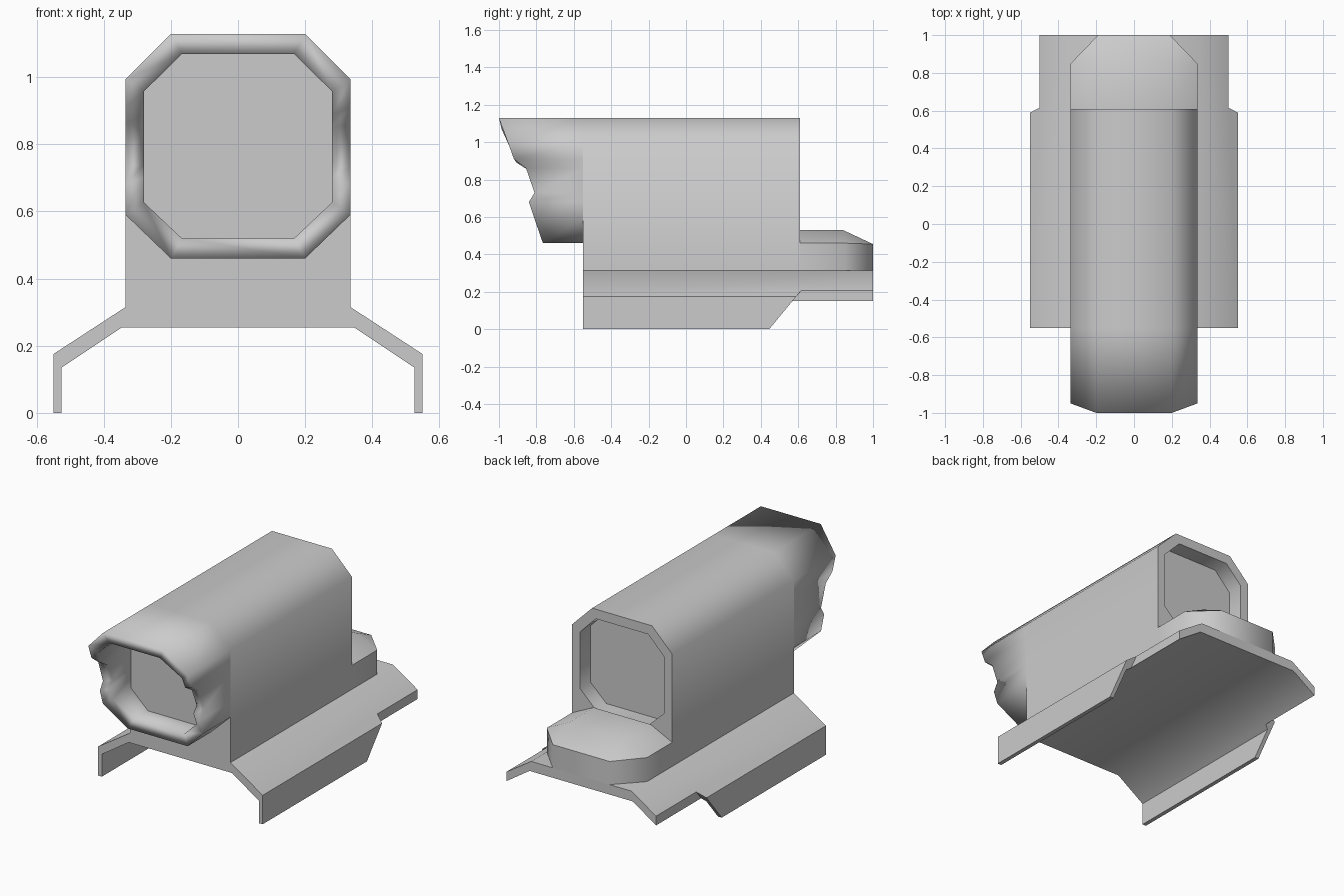
import bpy, bmesh, math

if "Cube" in bpy.data.objects:
    bpy.data.objects.remove(bpy.data.objects["Cube"])


def finish(name, bm, angle=None):
    bmesh.ops.recalc_face_normals(bm, faces=bm.faces)
    me = bpy.data.meshes.new(name)
    bm.to_mesh(me)
    bm.free()
    ob = bpy.data.objects.new(name, me)
    bpy.context.collection.objects.link(ob)
    if angle:
        shade(ob, angle)
    return ob


def shade(ob, angle):
    bpy.ops.object.select_all(action='DESELECT')
    ob.select_set(True)
    bpy.context.view_layer.objects.active = ob
    bpy.ops.object.shade_smooth_by_angle(angle=math.radians(angle))


def mirrored(half):
    """Close a right-hand half outline with its mirror image."""
    return half + [(-x, *rest) for x, *rest in reversed(half)]


def prism(name, pts, place, a, b):
    """Extrude a 2D outline between a and b; place maps (u, v, depth) to xyz."""
    bm = bmesh.new()
    ends = [[bm.verts.new(place(u, v, d)) for u, v in pts] for d in (a, b)]
    for ring in ends:
        bm.faces.new(ring)
    for i in range(len(pts)):
        j = (i + 1) % len(pts)
        bm.faces.new((ends[0][i], ends[0][j], ends[1][j], ends[1][i]))
    return finish(name, bm)


def cut(ob, cutters):
    for c in cutters:
        m = ob.modifiers.new("cut", 'BOOLEAN')
        m.operation, m.object, m.solver = 'DIFFERENCE', c, 'EXACT'
        bpy.context.view_layer.objects.active = ob
        bpy.ops.object.modifier_apply(modifier=m.name)
    for c in cutters:
        bpy.data.objects.remove(c)


def along_y(u, v, d):
    return (u, d, v)


def along_x(u, v, d):
    return (d, u, v)


# Main housing with a recessed rear panel
housing = prism("housing", mirrored([(.2, 1.128), (.335, .993), (.335, .315)]),
                along_y, -.55, .61)
recess = prism("rear_recess_cutter",
               mirrored([(.175, 1.07), (.28, .963), (.28, .62), (.175, .52)]),
               along_y, .51, .8)
cut(housing, [recess])
shade(housing, 50)

# Mounting base: sloped plate with side skirts, trimmed at the rear
base = prism("mounting_base",
             mirrored([(.335, .315), (.55, .175), (.55, 0), (.525, 0),
                       (.525, .135), (.345, .255)]), along_y, -.55, 1)
trim = [(.362, -.1), (.639, .235), (1.2, .235), (1.2, -.1)]
cut(base, [prism("skirt_cutter", trim, along_x, s * .5, s * .8) for s in (-1, 1)])
shade(base, 50)

# Rear tail block with tapered end
bm = bmesh.new()
tail = [(.335, y, z) for y in (.61, .85) for z in (.315, .46)]
tail += [(.19, .61, .53), (.19, .84, .53), (.19, 1, .315), (.19, 1, .455)]
for x, y, z in tail:
    for s in (-1, 1):
        bm.verts.new((s * x, y, z))
bmesh.ops.convex_hull(bm, input=bm.verts[:])
finish("tail_block", bm, 46)

# Front hood: open octagonal tube with a ragged lip and a recessed front panel
lip = mirrored([(.2, 1.128, -1), (.335, .993, -.95), (.335, .91, -.92),
                (.335, .86, -.855), (.335, .73, -.81), (.335, .68, -.84),
                (.335, .59, -.81), (.2, .46, -.765)])


def inner(x, z):
    return x * .28 / .335, .795 + (z - .795) * .275 / .335


bm = bmesh.new()
rings = [[bm.verts.new((x, -.55, z)) for x, z, y in lip],
         [bm.verts.new((x, y, z)) for x, z, y in lip],
         [bm.verts.new((inner(x, z)[0], y + .015, inner(x, z)[1])) for x, z, y in lip],
         [bm.verts.new((inner(x, z)[0], -.62, inner(x, z)[1])) for x, z, y in lip]]
for r0, r1 in zip(rings, rings[1:]):
    for i in range(len(lip)):
        j = (i + 1) % len(lip)
        bm.faces.new((r0[i], r0[j], r1[j], r1[i])).smooth = True
panel = bm.faces.new(rings[3])
for e in panel.edges:
    e.smooth = False
finish("front_hood", bm)
